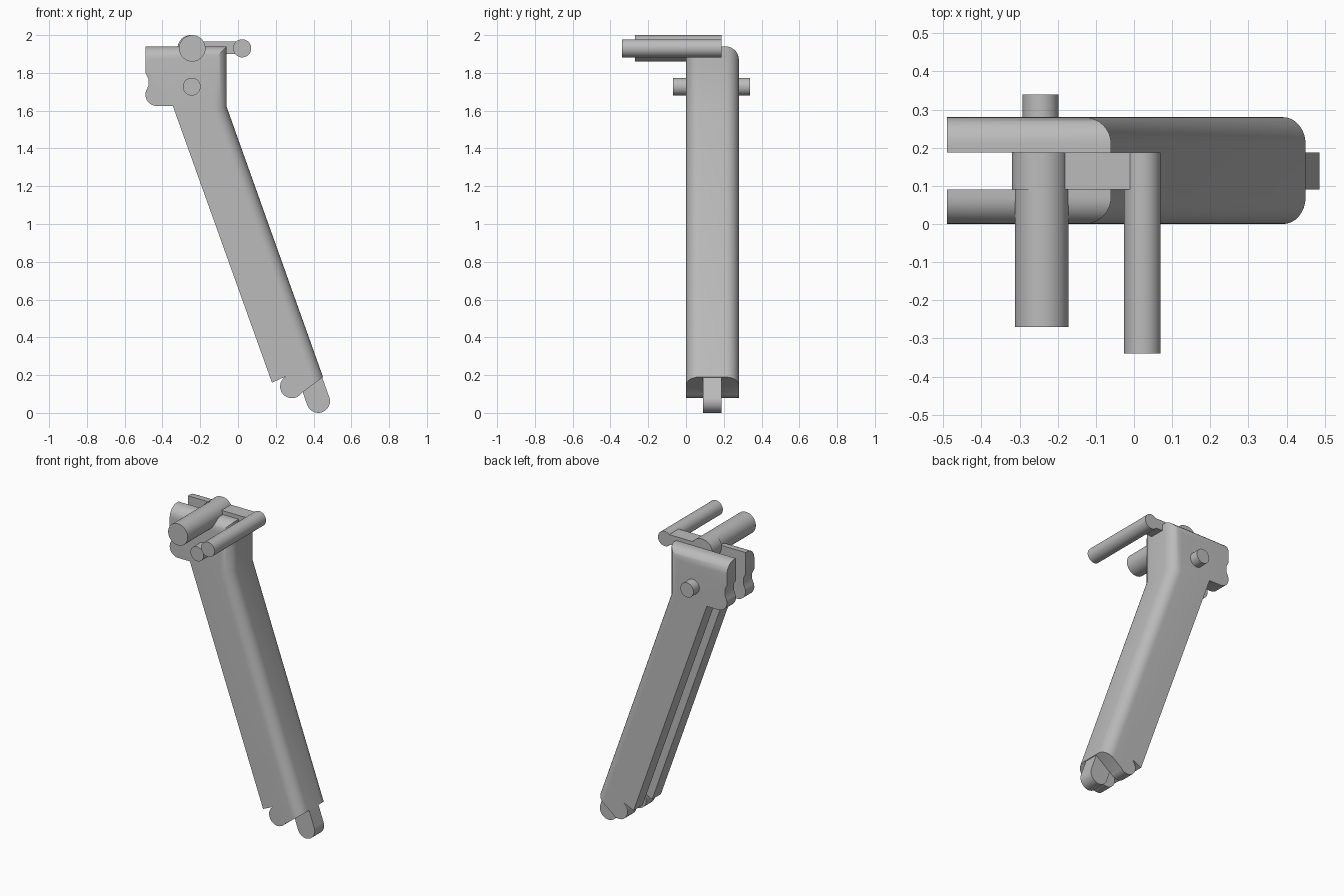
import bpy, bmesh
from math import sin, cos, radians

if "Cube" in bpy.data.objects:
    bpy.data.objects.remove(bpy.data.objects["Cube"])

grey = bpy.data.materials.new("plain grey")
grey.use_nodes = True
grey.diffuse_color = (0.5, 0.5, 0.5, 1)
grey.node_tree.nodes["Principled BSDF"].inputs["Base Color"].default_value = (0.5, 0.5, 0.5, 1)


def arc(cx, cz, r, start, end, steps=12):
    angles = [radians(start + (end - start) * i / steps) for i in range(steps + 1)]
    return [(cx + r * cos(a), cz + r * sin(a)) for a in angles]


def prism(name, outline, y0, y1, round_edges=0, radius=0.07):
    """Extrude an x-z outline along y; round the rims of its first few edges."""
    bm = bmesh.new()
    front = [bm.verts.new((x, y0, z)) for x, z in outline]
    back = [bm.verts.new((x, y1, z)) for x, z in outline]
    bm.faces.new(front)
    bm.faces.new(back[::-1])
    n = len(outline)
    for i in range(n):
        j = (i + 1) % n
        bm.faces.new((front[i], back[i], back[j], front[j]))
    bmesh.ops.recalc_face_normals(bm, faces=bm.faces)
    if round_edges:
        rims = [bm.edges.get((side[i], side[i + 1]))
                for side in (front, back) for i in range(round_edges)]
        bmesh.ops.bevel(bm, geom=rims, offset=radius, segments=8,
                        profile=0.5, affect='EDGES', clamp_overlap=True)
    mesh = bpy.data.meshes.new(name)
    bm.to_mesh(mesh)
    bm.free()
    mesh.materials.append(grey)
    obj = bpy.data.objects.new(name, mesh)
    bpy.context.collection.objects.link(obj)
    return obj


def smooth(obj):
    bpy.ops.object.select_all(action='DESELECT')
    obj.select_set(True)
    bpy.context.view_layer.objects.active = obj
    bpy.ops.object.shade_smooth_by_angle(angle=radians(30))


def rod(name, x, z, r, y0, y1):
    return prism(name, arc(x, z, r, 0, 352.5, 47), y0, y1)


# Slanted channel body with head, lower lobes and rounded outer rims
outline = [(-0.49, 1.94), (-0.06, 1.94), (-0.06, 1.62), (0.45, 0.19)]
outline += arc(0.285, 0.14, 0.062, -35, -240, 20)
outline += [(0.18, 0.16), (-0.345, 1.625)]
outline += arc(-0.43, 1.685, 0.06, -90, -200)
outline += [(-0.475, 1.73), (-0.475, 1.77), (-0.49, 1.80)]
body = prism("channel_body", outline, 0, 0.28, round_edges=3)

# Slot between the two side plates
slot = prism("slot_cutter", [(-0.7, 2.1), (-0.19, 2.1), (-0.19, 1.62),
                             (0.424, -0.1), (-0.7, -0.1)], 0.09, 0.188)
cut = body.modifiers.new("slot", 'BOOLEAN')
cut.operation = 'DIFFERENCE'
cut.solver = 'EXACT'
cut.object = slot
bpy.context.view_layer.objects.active = body
body.select_set(True)
bpy.ops.object.modifier_apply(modifier="slot")
bpy.data.objects.remove(slot)

# Rounded tongue that continues the web at the foot
tongue = prism("foot_tongue", arc(0.425, 0.062, 0.062, 20, -160, 16)
               + [(0.305, 0.22), (0.42, 0.26)], 0.091, 0.187)

# Head pins, handles and the link that joins them
parts = [
    body, tongue,
    rod("cross_pin", -0.245, 1.727, 0.047, -0.07, 0.34),
    rod("large_handle", -0.242, 1.93, 0.07, -0.27, 0.187),
    rod("link_hub", -0.25, 1.93, 0.07, 0.091, 0.187),
    rod("small_handle", 0.022, 1.93, 0.048, -0.34, 0.187),
    prism("link_arm", [(-0.25, 1.965), (0.02, 1.965), (0.02, 1.9), (-0.25, 1.9)],
          0.091, 0.187),
]
for part in parts:
    smooth(part)
